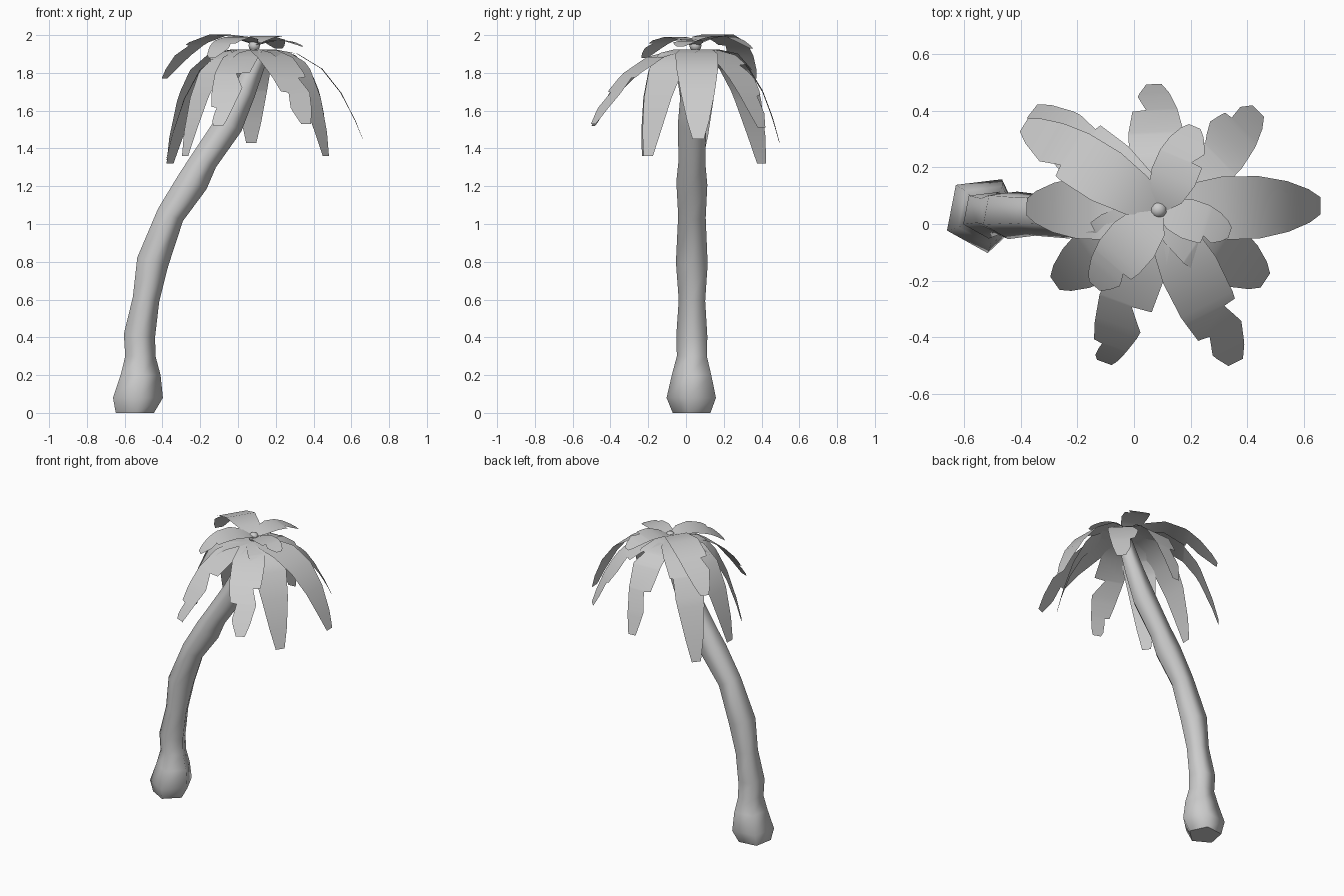
import bpy, bmesh, math
from mathutils import Vector

if "Cube" in bpy.data.objects:
    bpy.data.objects.remove(bpy.data.objects["Cube"])


def make_object(name, bm):
    bmesh.ops.recalc_face_normals(bm, faces=bm.faces)
    mesh = bpy.data.meshes.new(name)
    bm.to_mesh(mesh)
    bm.free()
    for p in mesh.polygons:
        p.use_smooth = len(p.vertices) == 4
    ob = bpy.data.objects.new(name, mesh)
    bpy.context.collection.objects.link(ob)
    return ob


# Trunk: five-sided rings along a leaning path (x, z, radius)
PATH = [(-.55, 0, .107), (-.535, .08, .14), (-.52, .2, .112), (-.52, .3, .085),
        (-.525, .41, .088), (-.49, .6, .075), (-.455, .8, .09), (-.36, 1.05, .078),
        (-.24, 1.23, .088), (-.18, 1.34, .076), (-.05, 1.53, .08),
        (.03, 1.7, .065), (.11, 1.89, .05)]
bm = bmesh.new()
rings = []
for i, (x, z, r) in enumerate(PATH):
    a, b = PATH[max(i - 1, 0)], PATH[min(i + 1, len(PATH) - 1)]
    tilt = math.atan2(b[0] - a[0], b[1] - a[1]) if i > 3 else 0
    ring = []
    for k in range(5):
        ang = math.radians(61 + 72 * k)
        u, v = r * math.cos(ang), r * math.sin(ang)
        ring.append(bm.verts.new((x + u * math.cos(tilt), .036 + v, z - u * math.sin(tilt))))
    rings.append(ring)
for lo, hi in zip(rings, rings[1:]):
    for k in range(5):
        bm.faces.new((lo[k], lo[(k + 1) % 5], hi[(k + 1) % 5], hi[k]))
bm.faces.new(rings[0][::-1])
bm.faces.new(rings[-1])
make_object("trunk", bm)

# Fronds: thin drooping blades with torn edges
OUTLINE = [(0, .025), (.12, .085), (.3, .11), (.5, .108), (.68, .088), (.85, .058), (1, .03)]
GAP = .13


def half_width(t, side, notches):
    for (t0, w0), (t1, w1) in zip(OUTLINE, OUTLINE[1:]):
        if t <= t1:
            w = w0 + (w1 - w0) * (t - t0) / (t1 - t0)
            break
    for s, tn, depth in notches:
        if s == side and tn <= t < tn + GAP:
            w *= 1 - depth * (1 - (t - tn) / GAP)
    return w


def frond(name, tip, start_z, rise, power, scale, notches):
    """side +1 is the left edge seen from above, looking outward"""
    start = Vector((.09, .05))
    span = Vector(tip[:2]) - start
    across = Vector((-span.y, span.x)).normalized()
    drop = start_z - tip[2]
    ts = {t for t, _ in OUTLINE}
    for _, tn, _ in notches:
        ts |= {tn - .01, tn, tn + GAP}
    bm = bmesh.new()
    prev = None
    for t in sorted(ts):
        r = 1 - (1 - t) ** 1.4
        c = start + span * r
        z = start_z + rise * r - (rise + drop) * r ** power
        row = []
        for side in (1, -1):
            p = c + across * side * scale * half_width(t, side, notches)
            row.append(bm.verts.new((p.x, p.y, z)))
        if prev:
            bm.faces.new((prev[0], prev[1], row[1], row[0]))
        prev = row
    make_object(name, bm)


# Lower tier: tip, start height, rise, droop power, width scale, notches
L = 1.925
LOWER = [
    ((.66, .065, 1.45), L, 0, 3.2, 1.02, []),
    ((.44, .40, 1.51), L, 0, 2.8, .95, [(1, .45, .5), (1, .72, .35)]),
    ((.07, .495, 1.43), L, 0, 3.5, .9, [(-1, .35, .4), (1, .68, .6)]),
    ((-.36, .40, 1.32), L, 0, 3.5, 1.0, [(-1, .5, .2)]),
    ((-.38, .06, 1.34), L, 0, 3.5, 1.0, []),
    ((-.28, -.21, 1.36), L, 0, 3.5, .95, [(-1, .4, .3)]),
    ((-.105, -.49, 1.52), L, 0, 2.4, .9, [(1, .5, .75), (-1, .8, .5)]),
    ((.36, -.49, 1.53), L, 0, 2.4, .95, [(1, .55, .45), (-1, .68, .5)]),
    ((.465, -.20, 1.36), L, 0, 3.5, 1.0, [(1, .3, .3)]),
]
# Upper tier: shorter blades that arch up first
U = 1.953
UPPER = [
    ((-.39, .35, 1.77), U, .3, 2.1, .9, [(1, .55, .45)]),
    ((.215, .345, 1.93), U, .19, 2, .75, [(-1, .5, .5)]),
    ((.34, -.03, 1.94), U - .01, .12, 2, .65, [(-1, .55, .4)]),
    ((-.14, -.22, 1.88), U, .2, 2, .85, [(1, .6, .4)]),
]
for tier, rows in (("lower", LOWER), ("upper", UPPER)):
    for i, args in enumerate(rows):
        frond(f"{tier}_frond_{i + 1}", *args)

# Crown bud
bpy.ops.mesh.primitive_uv_sphere_add(segments=10, ring_count=6, radius=.032,
                                     location=(.086, .05, 1.945))
bpy.context.object.name = "crown_bud"
bpy.ops.object.shade_smooth()
